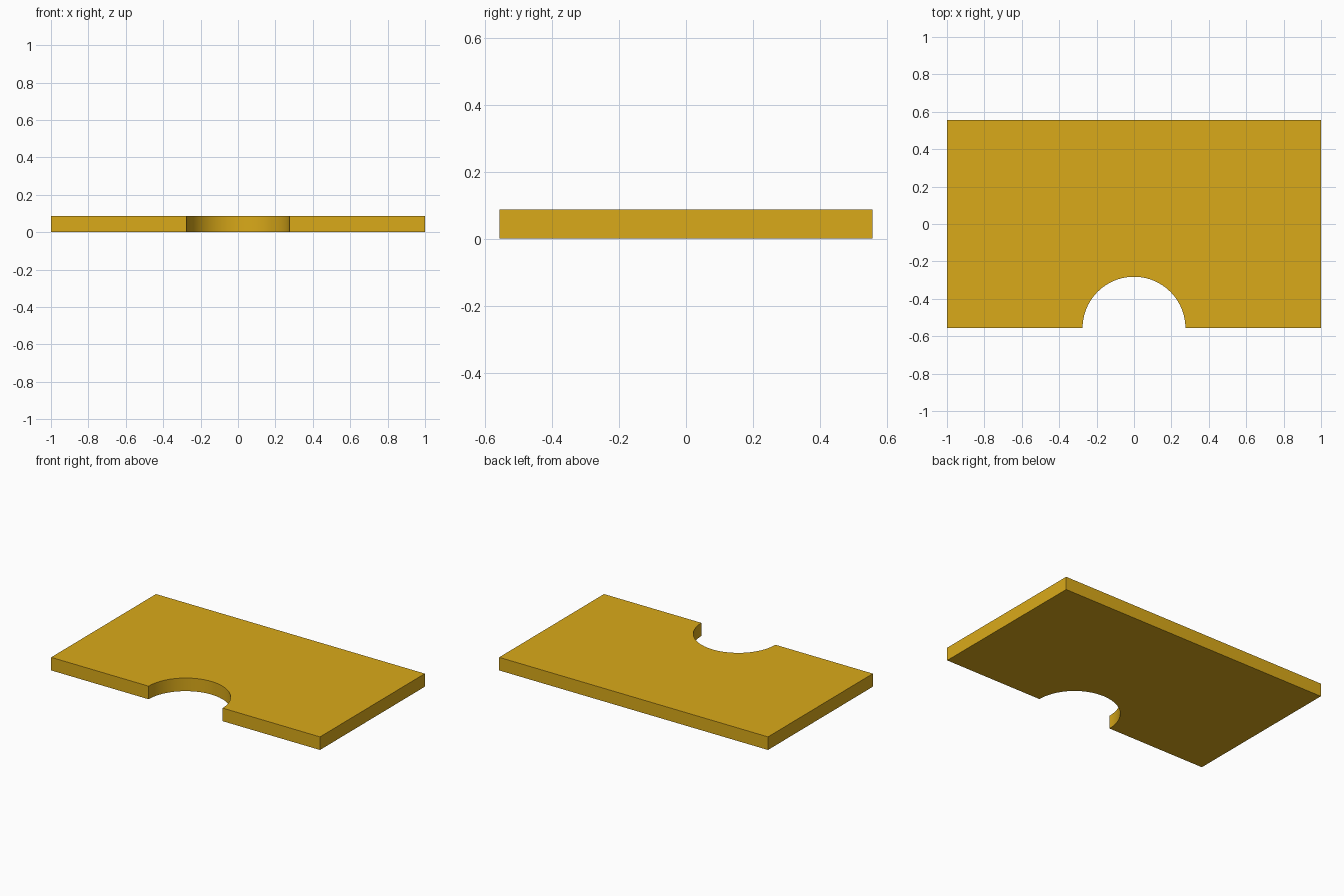
import bpy, bmesh, math

if "Cube" in bpy.data.objects:
    bpy.data.objects.remove(bpy.data.objects["Cube"])

HALF_X, HALF_Y, THICK = 1.0, 0.557, 0.088
NOTCH_R, SEGMENTS = 0.275, 48

# Plate outline: semicircular notch in the front edge, then the outer corners
outline = []
for i in range(SEGMENTS + 1):
    a = math.pi * (1 - i / SEGMENTS)
    outline.append((NOTCH_R * math.cos(a), -HALF_Y + NOTCH_R * math.sin(a)))
outline += [(HALF_X, -HALF_Y), (HALF_X, HALF_Y), (-HALF_X, HALF_Y), (-HALF_X, -HALF_Y)]

# Extrude the outline into a flat slab
bm = bmesh.new()
base = bm.faces.new([bm.verts.new((x, y, 0)) for x, y in outline])
top = bmesh.ops.extrude_face_region(bm, geom=[base], use_keep_orig=True)
bmesh.ops.translate(bm, vec=(0, 0, THICK),
                    verts=[g for g in top["geom"] if isinstance(g, bmesh.types.BMVert)])
bmesh.ops.recalc_face_normals(bm, faces=bm.faces[:])
mesh = bpy.data.meshes.new("notched_plate")
bm.to_mesh(mesh)
bm.free()

plate = bpy.data.objects.new("notched_plate", mesh)
bpy.context.collection.objects.link(plate)

# Golden yellow finish
gold = bpy.data.materials.new("golden_yellow")
gold.diffuse_color = (0.70, 0.40, 0.01, 1)
gold.use_nodes = True
gold.node_tree.nodes["Principled BSDF"].inputs["Base Color"].default_value = gold.diffuse_color
mesh.materials.append(gold)

# Smooth notch wall, crisp outer edges
bpy.context.view_layer.objects.active = plate
plate.select_set(True)
bpy.ops.object.shade_smooth_by_angle(angle=math.radians(30))
